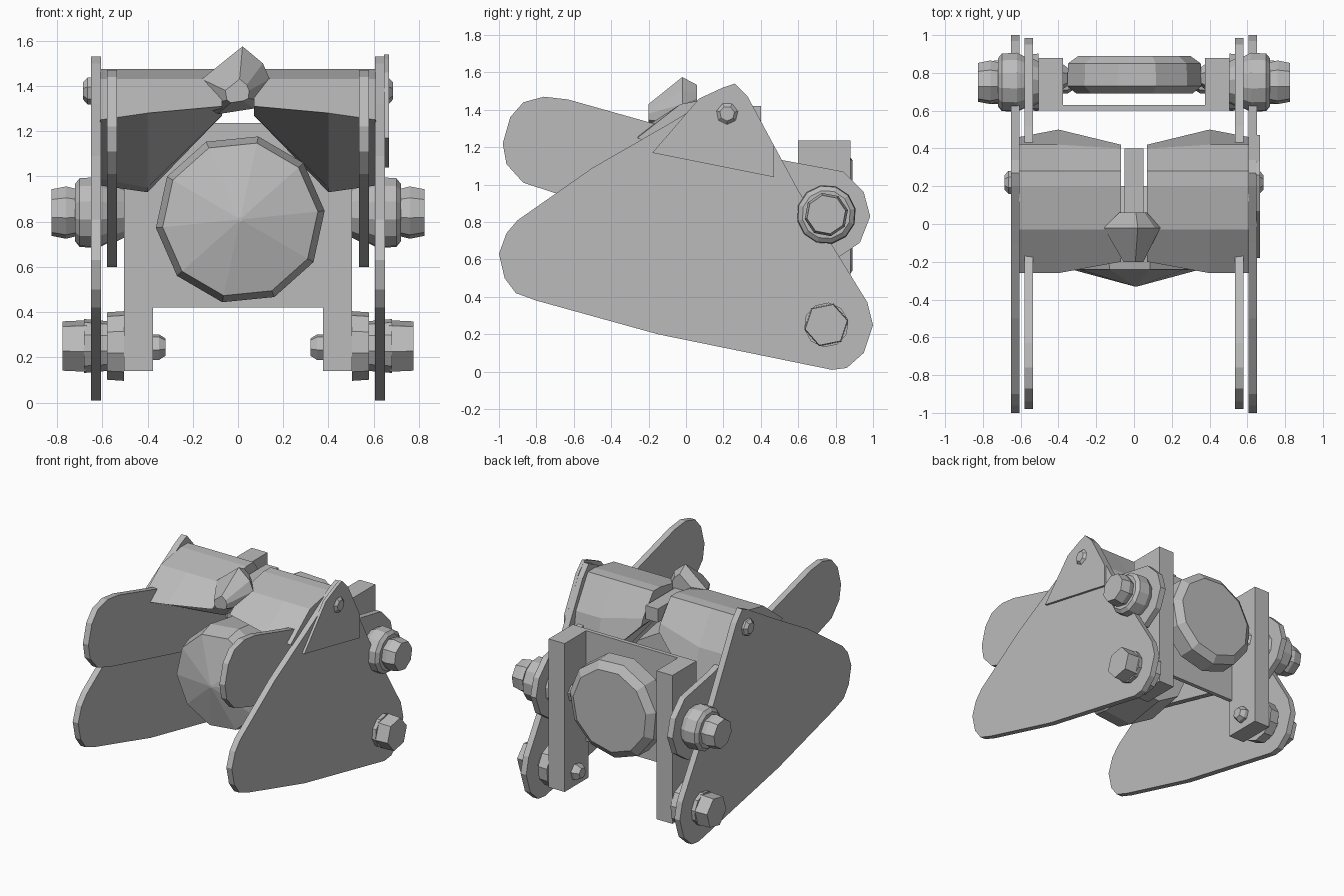
import bpy, bmesh, math
from mathutils import Matrix, Vector

if "Cube" in bpy.data.objects:
    bpy.data.objects.remove(bpy.data.objects["Cube"], do_unlink=True)

grey = bpy.data.materials.new("plain grey")
grey.use_nodes = True
tone = (0.5, 0.5, 0.5, 1)
grey.diffuse_color = tone
grey.node_tree.nodes["Principled BSDF"].inputs["Base Color"].default_value = tone


def finish(name, bm):
    bmesh.ops.recalc_face_normals(bm, faces=bm.faces)
    mesh = bpy.data.meshes.new(name)
    bm.to_mesh(mesh)
    bm.free()
    mesh.materials.append(grey)
    obj = bpy.data.objects.new(name, mesh)
    bpy.context.collection.objects.link(obj)
    return obj


def loft(name, rings):
    """Skin a list of rings with equal counts and cap both ends."""
    bm = bmesh.new()
    loops = [[bm.verts.new(p) for p in ring] for ring in rings]
    n = len(loops[0])
    for a, b in zip(loops, loops[1:]):
        for i in range(n):
            j = (i + 1) % n
            bm.faces.new((a[i], a[j], b[j], b[i]))
    bm.faces.new(loops[0])
    bm.faces.new(loops[-1])
    return finish(name, bm)


def plate(name, profile, x0, x1):
    """Flat plate with a side (y, z) profile."""
    return loft(name, [[(x, y, z) for y, z in profile] for x in (x0, x1)])


def box(name, x0, x1, y0, y1, z0, z1):
    return plate(name, [(y0, z0), (y1, z0), (y1, z1), (y0, z1)], x0, x1)


def disc_x(name, y, z, steps, sides=10, turn=0.2):
    """Turned part along x, given as (x, radius) steps."""
    angles = [turn + math.tau * i / sides for i in range(sides)]
    return loft(name, [[(x, y + r * math.cos(a), z + r * math.sin(a)) for a in angles]
                       for x, r in steps])


def disc_y(name, x, z, steps, sides=10, turn=0.1):
    """Turned part along y, given as (y, radius) steps."""
    angles = [turn + math.tau * i / sides for i in range(sides)]
    return loft(name, [[(x + r * math.cos(a), y, z + r * math.sin(a)) for a in angles]
                       for y, r in steps])


outer = [(-1, .63), (-.97, .5), (-.91, .42), (-.8, .38), (-.15, .2), (.78, .01),
         (.86, .02), (.95, .1), (1, .25), (.97, .37), (.6, .97), (.34, 1.45),
         (.27, 1.53), (.2, 1.5), (-.1, 1.32), (-.5, 1.09), (-.9, .81), (-.96, .74)]
inner = [(-.98, 1.22), (-.94, 1.36), (-.87, 1.44), (-.76, 1.47), (-.63, 1.455),
         (-.15, 1.32), (.52, 1.13), (.84, 1.07), (.95, .96), (.985, .83), (.93, .69),
         (.8, .6), (.68, .61), (-.7, .955), (-.87, 1.01), (-.96, 1.11)]
# Roller section: top edge, then back and underside
roller = [(-.26, 1.28), (-.03, 1.43), (.2, 1.475), (.28, 1.475), (.42, 1.24),
          (.5, .93), (.4, .95)]
roller_outer = [(-.26, 1.25), (-.03, 1.43), (.2, 1.475), (.28, 1.475), (.42, 1.24),
                (.46, .96), (.36, .99)]
roller_inner = [(-.2, 1.31), (-.03, 1.43), (.2, 1.475), (.28, 1.475), (.4, 1.32),
                (.42, 1.27), (.3, 1.27)]

for s, side in ((1, "left"), (-1, "right")):
    # Side plates and arms
    plate(side + "_outer_plate", outer, s * .605, s * .65)
    plate(side + "_inner_arm", inner, s * .535, s * .58)
    # Tapered rollers either side of the centre bar
    loft(side + "_roller", [[(s * x, y, z) for y, z in sec] for x, sec in
                            ((.07, roller_inner), (.4, roller), (.61, roller_outer))])
    # Bracket side post
    box(side + "_bracket_post", s * .375, s * .505, .6, .88, .14, 1.235)
    # Upper bolt
    disc_x(side + "_upper_washer", .75, .84,
           [(s * .58, .14), (s * .62, .16), (s * .7, .155), (s * .72, .13)], 12)
    disc_x(side + "_upper_nut", .75, .84,
           [(s * .71, .105), (s * .76, .118), (s * .825, .105)], 8)
    disc_x(side + "_upper_spacer", .75, .84, [(s * .5, .11), (s * .54, .13)])
    disc_x(side + "_upper_bolt_end", .78, .84, [(s * .34, .04), (s * .38, .07)], 6)
    # Lower bolt
    disc_x(side + "_lower_spacer", .75, .25, [(s * .505, .155), (s * .58, .15)])
    disc_x(side + "_lower_washer", .75, .25, [(s * .57, .11), (s * .68, .12)])
    nut = disc_x(side + "_lower_nut", .75, .25, [(s * .67, .12), (s * .775, .115)], 6)
    disc_x(side + "_lower_bolt_end", .75, .245,
           [(s * .32, .04), (s * .35, .06), (s * .38, .06)], 6)
    # Top pivot bolt
    disc_x(side + "_pivot_bolt", .22, 1.38, [(s * .6, .062), (s * .665, .062), (s * .685, .04)], 7)

# Gusset on one side plate
plate("left_gusset", [(-.18, 1.17), (.47, 1.04), (.47, 1.21), (.33, 1.47), (.26, 1.54),
                      (.2, 1.52), (.07, 1.46)], .645, .668)

# Bracket back plate
box("bracket_plate", -.4, .4, .6, .63, .42, 1.235)

# Rear disc and front drum
disc_y("rear_disc", 0, .84, [(.69, .31), (.73, .36), (.85, .355), (.89, .3)], 11)
disc_y("front_drum", .01, .81, [(-.33, .01), (-.24, .345), (-.12, .375), (.2, .33)], 10)

# Centre bar and faceted knob
box("centre_bar", -.05, .05, -.05, .4, 1.32, 1.42)
knob_front = [(-.16, 1.43), (-.14, 1.31), (-.09, 1.275), (.07, 1.3), (.13, 1.33),
              (.14, 1.43), (.11, 1.5), (.02, 1.575)]


def knob_ring(y, scale, lift):
    return [(x * scale, y, 1.43 + (z - 1.43) * scale + lift) for x, z in knob_front]


loft("knob", [knob_ring(-.2, .35, -.05), knob_ring(-.02, 1, 0), knob_ring(.06, .5, .03)])
